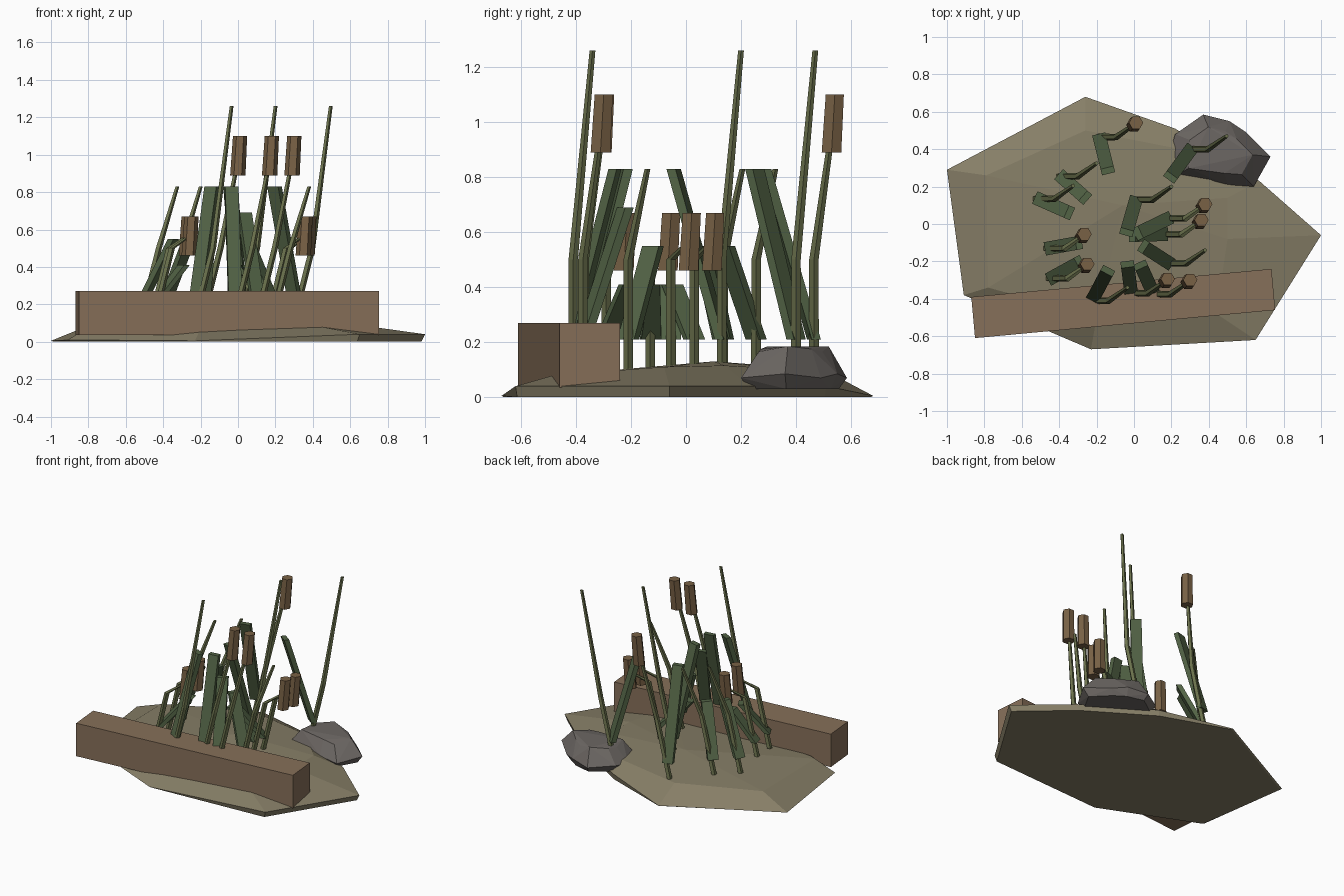
import bpy, bmesh, math
from mathutils import Vector

if "Cube" in bpy.data.objects:
    bpy.data.objects.remove(bpy.data.objects["Cube"])


def material(name, rgb):
    m = bpy.data.materials.new(name)
    m.diffuse_color = (*rgb, 1)
    m.use_nodes = True
    m.node_tree.nodes["Principled BSDF"].inputs["Base Color"].default_value = m.diffuse_color
    return m


MUD = material("mud", (.24, .21, .135))
BARK = material("bark", (.24, .16, .10))
LEAF = material("leaf", (.085, .125, .06))
STEM = material("stem", (.15, .17, .075))
STONE = material("stone", (.15, .135, .125))
HEAD = material("seed_head", (.19, .12, .06))


def finish(name, bm, mat):
    bmesh.ops.recalc_face_normals(bm, faces=bm.faces[:])
    me = bpy.data.meshes.new(name)
    bm.to_mesh(me)
    bm.free()
    me.materials.append(mat)
    ob = bpy.data.objects.new(name, me)
    bpy.context.collection.objects.link(ob)
    return ob


def loft(name, rings, mat, peak=None):
    """Join equal-length rings of points; cap the bottom and the top (or fan to a peak)."""
    bm = bmesh.new()
    vs = [[bm.verts.new(p) for p in r] for r in rings]
    n = len(vs[0])
    for a, b in zip(vs, vs[1:]):
        for i in range(n):
            j = (i + 1) % n
            bm.faces.new((a[i], a[j], b[j], b[i]))
    bm.faces.new(vs[0][::-1])
    if peak:
        p = bm.verts.new(peak)
        for i in range(n):
            bm.faces.new((vs[-1][i], vs[-1][(i + 1) % n], p))
    else:
        bm.faces.new(vs[-1])
    return finish(name, bm, mat)


def circle(c, r, n):
    return [(c[0] + r * math.cos(math.tau * i / n), c[1] + r * math.sin(math.tau * i / n), c[2])
            for i in range(n)]


# Mud mound
rim = [(-1, .29, .005), (-.26, .68, .005), (.22, .51, .04), (.67, .23, .04),
       (1, -.06, .04), (.65, -.62, .04), (-.23, -.67, .005), (-.91, -.38, .01)]
inner = [(-.79, .26, .09), (-.26, .5, .10), (.25, .4, .10), (.5, .14, .115),
         (.5, -.08, .11), (.44, -.48, .08), (-.2, -.5, .07), (-.78, -.34, .09)]
base = [(x * .98, y * .99, 0) for x, y, z in rim]
loft("mud_mound", [base, rim, inner], MUD, (-.06, .1, .13))

# Squared log across the front
log = [(-.87, -.39), (-.85, -.61), (.755, -.46), (.735, -.24)]
loft("log", [[(x, y, z) for x, y in log] for z in (.035, .27)], BARK)

# Faceted rock
bm = bmesh.new()
outline = [(.19, .38), (.22, .48), (.37, .585), (.51, .55), (.6, .49), (.73, .36), (.64, .2), (.5, .21), (.21, .25)]
for i, (x, y) in enumerate(outline):
    d = Vector((x - .45, y - .39))
    for s, z in ((.85, .03), (1, .07 + .015 * (i % 2)), (.66, .165 + .01 * (i % 3))):
        bm.verts.new((.45 + d.x * s, .39 + d.y * s, z))
out = bmesh.ops.convex_hull(bm, input=bm.verts[:])
bmesh.ops.delete(bm, geom=list({v for v in out["geom_interior"] + out["geom_unused"]
                                if isinstance(v, bmesh.types.BMVert)}), context='VERTS')
finish("rock", bm, STONE)


# Reed: bent tapering stem, one slanted leaf, optional seed head
def reed(i, tip, top, leaf_tip, leaf_top, head):
    x, y = tip
    end = top - .1 if head else top
    pts = [((x - .2, y - .07, .10), .019), ((x - .1, y - .07, .5), .018),
           ((x, y, end), .011)]
    loft(f"stem_{i}", [circle(p, r, 5) for p, r in pts], STEM)
    if head:
        loft(f"seed_head_{i}", [circle((x - .006, y - .006, top - .21), .041, 6),
                                circle((x + .006, y + .006, top), .038, 6)], HEAD)
    lo = Vector((x - .19, y - .07))
    hi = Vector(leaf_tip)
    d = (hi - lo).normalized()
    s = Vector((-d.y, d.x))
    rings = []
    for c, z, w in ((lo, .21, .036), (hi, leaf_top, .036)):
        rings.append([(*(c + s * w * a + d * .017 * b), z)
                      for a, b in ((-1, -1), (1, -1), (1, 1), (-1, 1))])
    loft(f"leaf_{i}", rings, LEAF)


reeds = [
    # tall reeds with seed heads
    ((.005, .535), 1.10, (-.14, .285), .83, True),
    ((.175, -.30), 1.10, (-.035, -.215), .83, True),
    ((.295, -.305), 1.10, (.035, -.22), .69, True),
    # short reeds with seed heads
    ((.375, .10), .67, (.02, -.05), .41, True),
    ((.355, .015), .67, (-.01, -.06), .41, True),
    ((-.27, -.06), .67, (-.295, -.10), .41, True),
    ((-.255, -.22), .67, (-.29, -.205), .41, True),
    # tall bare reeds
    ((.495, .47), 1.26, (.195, .25), .83, False),
    ((.20, .20), 1.26, (-.04, -.045), .83, False),
    ((-.035, -.34), 1.26, (-.14, -.25), .83, False),
    # middle bare reeds
    ((.38, -.14), .83, (.05, -.12), .55, False),
    ((-.325, .205), .83, (-.345, .06), .55, False),
    ((-.20, .325), .83, (-.26, .14), .55, False),
]
for i, r in enumerate(reeds):
    reed(i, *r)
